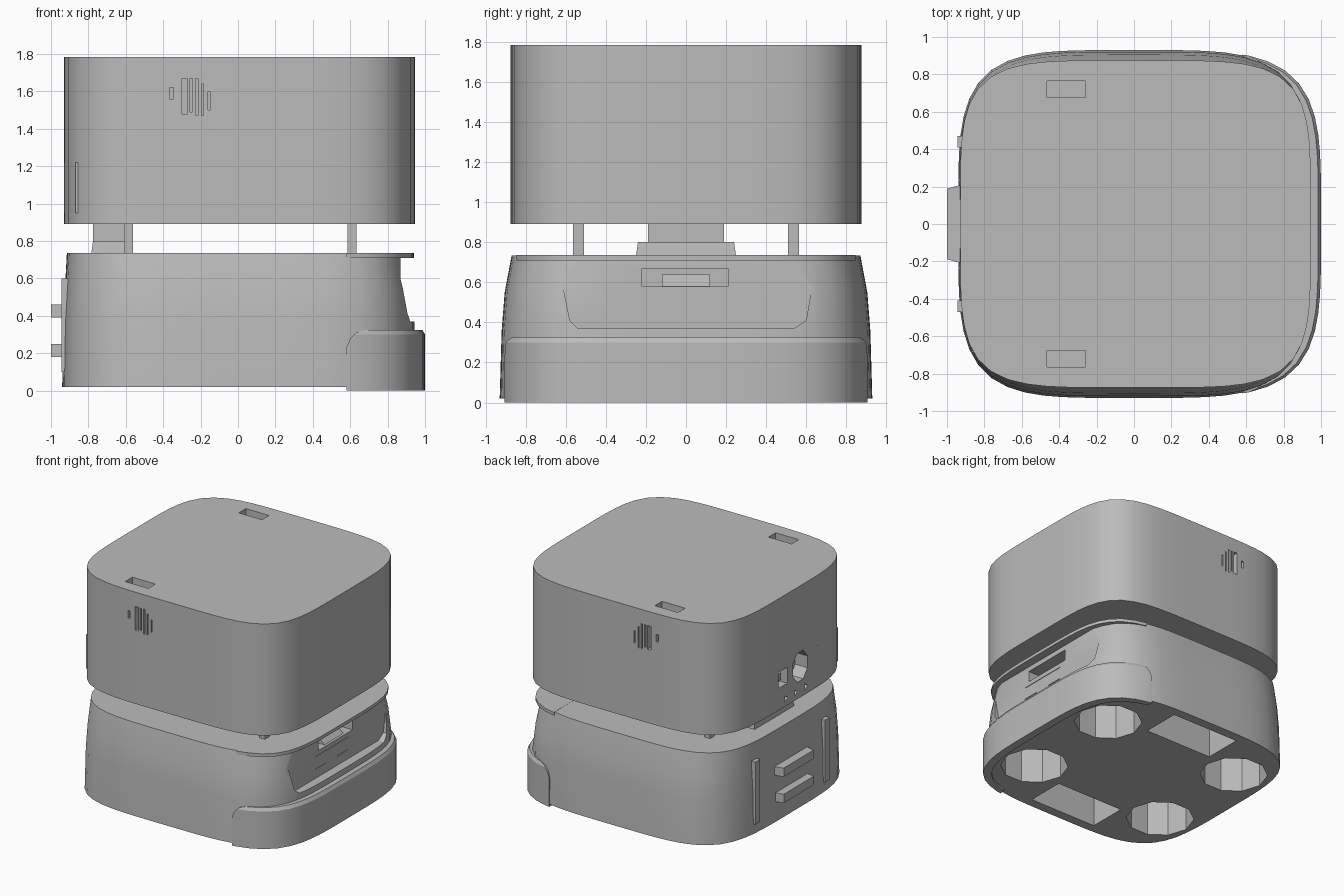
import bpy, bmesh, math

cube = bpy.data.objects.get("Cube")
if cube:
    bpy.data.objects.remove(cube, do_unlink=True)

grey = bpy.data.materials.new("plain grey")
grey.use_nodes = True
colour = (0.5, 0.5, 0.5, 1)
grey.diffuse_color = colour
grey.node_tree.nodes["Principled BSDF"].inputs["Base Color"].default_value = colour


def finish(name, bm):
    """Turn a bmesh into a named object with the shared material."""
    bmesh.ops.recalc_face_normals(bm, faces=bm.faces)
    mesh = bpy.data.meshes.new(name)
    bm.to_mesh(mesh)
    bm.free()
    obj = bpy.data.objects.new(name, mesh)
    bpy.context.collection.objects.link(obj)
    mesh.materials.append(grey)
    return obj


def loft(name, rings):
    """Close a solid over a list of equally sized rings of points."""
    bm = bmesh.new()
    loops = [[bm.verts.new(p) for p in ring] for ring in rings]
    n = len(loops[0])
    for low, high in zip(loops, loops[1:]):
        for i in range(n):
            j = (i + 1) % n
            bm.faces.new((low[i], low[j], high[j], high[i]))
    bm.faces.new(loops[0])
    bm.faces.new(loops[-1])
    return finish(name, bm)


def outline(hx, hy, z, power, cx=0, n=72):
    """Soft square with gently bowed sides."""
    ring = []
    for i in range(n):
        a = 2 * math.pi * (i + 0.5) / n
        c, s = math.cos(a), math.sin(a)
        r = (abs(c) ** power + abs(s) ** power) ** (-1 / power)
        ring.append((cx + hx * r * c, hy * r * s, z))
    return ring


def box(name, x0, x1, y0, y1, z0, z1, inset=0):
    """Box; inset shrinks the top."""
    def ring(z, d):
        return [(x0 + d, y0 + d, z), (x1 - d, y0 + d, z),
                (x1 - d, y1 - d, z), (x0 + d, y1 - d, z)]
    return loft(name, [ring(z0, 0), ring(z1, inset)])


def prism_x(name, pts, x0, x1, scale=1):
    """Extrude a (y, z) profile along x, with optional taper in y at x0."""
    return loft(name, [[(x0, y * scale, z) for y, z in pts],
                       [(x1, y, z) for y, z in pts]])


def prism_y(name, pts, y0, y1):
    return loft(name, [[(x, y, z) for x, z in pts] for y in (y0, y1)])


def cylinder(name, x, y, r, z0, z1, n=10):
    return loft(name, [[(x + r * math.cos(2 * math.pi * i / n),
                         y + r * math.sin(2 * math.pi * i / n), z)
                        for i in range(n)] for z in (z0, z1)])


def combine(obj, others, operation="DIFFERENCE"):
    """Apply boolean cutters one at a time and remove them."""
    for other in others:
        other.hide_render = True
        mod = obj.modifiers.new("cut", "BOOLEAN")
        mod.operation, mod.solver, mod.object = operation, "EXACT", other
        bpy.context.view_layer.objects.active = obj
        bpy.ops.object.modifier_apply(modifier=mod.name)
        bpy.data.objects.remove(other, do_unlink=True)


def smooth(obj):
    bpy.ops.object.select_all(action="DESELECT")
    obj.select_set(True)
    bpy.context.view_layer.objects.active = obj
    bpy.ops.object.shade_smooth_by_angle(angle=math.radians(25))


# Lower body with a bowed, slightly tapering wall
base = loft("lower_body", [outline(hx, hy, z, 4.3, cx) for hx, hy, z, cx in (
    (0.94, 0.93, 0.02, 0), (0.94, 0.92, 0.36, 0.005),
    (0.925, 0.905, 0.55, 0), (0.905, 0.87, 0.735, -0.01))])

# Caster wells, drive wheel wells, recessed panel and sensor slot
cuts = []
for side in (-1, 1):
    for x in (-0.63, 0.63):
        cuts.append(cylinder("well", x, side * 0.44, 0.26, -0.1, 0.36))
    cuts.append(box("wheel_well", -0.31, 0.31, side * 0.69 - 0.16,
                    side * 0.69 + 0.16, -0.1, 0.36))
panel = [(-0.64, 0.71), (-0.58, 0.41), (-0.54, 0.37),
         (0.54, 0.37), (0.6, 0.41), (0.65, 0.71)]
cuts.append(prism_x("panel_cut", panel, 0.87, 1.1))
cuts.append(box("slot_cut", 0.76, 1.1, -0.22, 0.21, 0.58, 0.67))
combine(base, cuts)
smooth(base)

# Sloping sensor window inside the slot
prism_y("sensor_window", [(0.75, 0.57), (0.86, 0.57), (0.79, 0.64), (0.75, 0.64)],
        -0.12, 0.12)
# Thin trim strips on the recessed panel
for i, (y0, y1, z) in enumerate(((-0.26, 0.15, 0.54), (-0.26, -0.13, 0.44), (0.02, 0.15, 0.44))):
    box(f"panel_trim_{i}", 0.868, 0.875, y0, y1, z, z + 0.006)

# Overhanging lip above the panel
lip = loft("panel_lip", [outline(0.94, 0.87, z, 4.5) for z in (0.71, 0.736)])
combine(lip, [box("lip_cut", -1.2, 0.58, -1, 1, 0.6, 0.8)])
smooth(lip)

# Wrap-around bumper with rounded upper ends
bumper = loft("bumper", [outline(hx, hy, z, 4.2) for hx, hy, z in (
    (1.0, 0.93, 0), (1.0, 0.93, 0.3), (0.985, 0.92, 0.325))])
combine(bumper, [loft("bumper_core", [outline(0.935, 0.89, z, 4.2) for z in (-0.1, 0.5)])])
bumper_side = [(0.58, -0.1), (0.58, 0.23), (0.6, 0.28), (0.63, 0.31),
               (0.68, 0.325), (0.8, 0.34), (1.1, 0.34), (1.1, -0.1)]
combine(bumper, [prism_y("bumper_shape", bumper_side, -1.1, 1.1)], "INTERSECT")
smooth(bumper)

# Upper body with a soft square plan
top = loft("upper_body", [outline(0.937, 0.875, z, 4.8, 0.008) for z in (0.89, 1.785)])
cuts = []
for side in (-1, 1):
    # Grip recesses in the lid and slotted vents in the walls
    cuts.append(box("grip", -0.465, -0.26, side * 0.72 - 0.045, side * 0.72 + 0.045, 1.7, 1.9))
    for x, z0, z1, w in ((-0.355, 1.56, 1.62, 0.02), (-0.285, 1.48, 1.67, 0.03),
                         (-0.25, 1.49, 1.67, 0.012), (-0.22, 1.47, 1.67, 0.014),
                         (-0.19, 1.47, 1.64, 0.01), (-0.155, 1.5, 1.6, 0.01)):
        cuts.append(box("vent", x - w / 2, x + w / 2, side * 0.88 - 0.06,
                        side * 0.88 + 0.06, z0, z1))


def ring_yz(y, z, ry, rz, n):
    return [(y + ry * math.cos(2 * math.pi * (i + 0.5) / n),
             z + rz * math.sin(2 * math.pi * (i + 0.5) / n)) for i in range(n)]


# Rear sockets and buttons
cuts.append(prism_x("socket", ring_yz(0.1, 1.13, 0.08, 0.09, 4), -1.1, -0.86))
cuts.append(prism_x("port", ring_yz(-0.12, 1.14, 0.1, 0.125, 8), -1.1, -0.82))
for y in (0.06, -0.06, -0.19):
    cuts.append(prism_x("button", ring_yz(y, 0.95, 0.025, 0.03, 3), -1.1, -0.9))
combine(top, cuts)
smooth(top)
prism_x("socket_pin", ring_yz(0.1, 1.13, 0.03, 0.04, 4), -0.9, -0.84)

# Rear service hatch seams
for y in (-0.34, -0.68):
    box("hatch_side", -0.929 if y > -0.5 else -0.87, -0.915 if y > -0.5 else -0.84,
        y - 0.004, y + 0.004, 0.95, 1.22)

# Neck column on its wider foot, and four slim posts
box("neck_column", -0.775, -0.6, -0.19, 0.19, 0.72, 0.9)
box("neck_foot", -0.785, -0.575, -0.25, 0.25, 0.73, 0.8, 0.01)
for x in (-0.585, 0.61):
    for y in (-0.537, 0.537):
        box("post", x - 0.024, x + 0.024, y - 0.028, y + 0.028, 0.73, 0.9)

# Two rear grab rails with slanted ends, and small side clips
for z in (0.42, 0.21):
    rail = [(-0.21, z - 0.03), (0.21, z - 0.03), (0.21, z + 0.04), (-0.21, z + 0.04)]
    prism_x("grab_rail", rail, -1.0, -0.92, 0.9)
for y in (-0.44, 0.44):
    box("side_clip", -0.945, -0.9, y - 0.03, y + 0.03, 0.1, 0.6)
